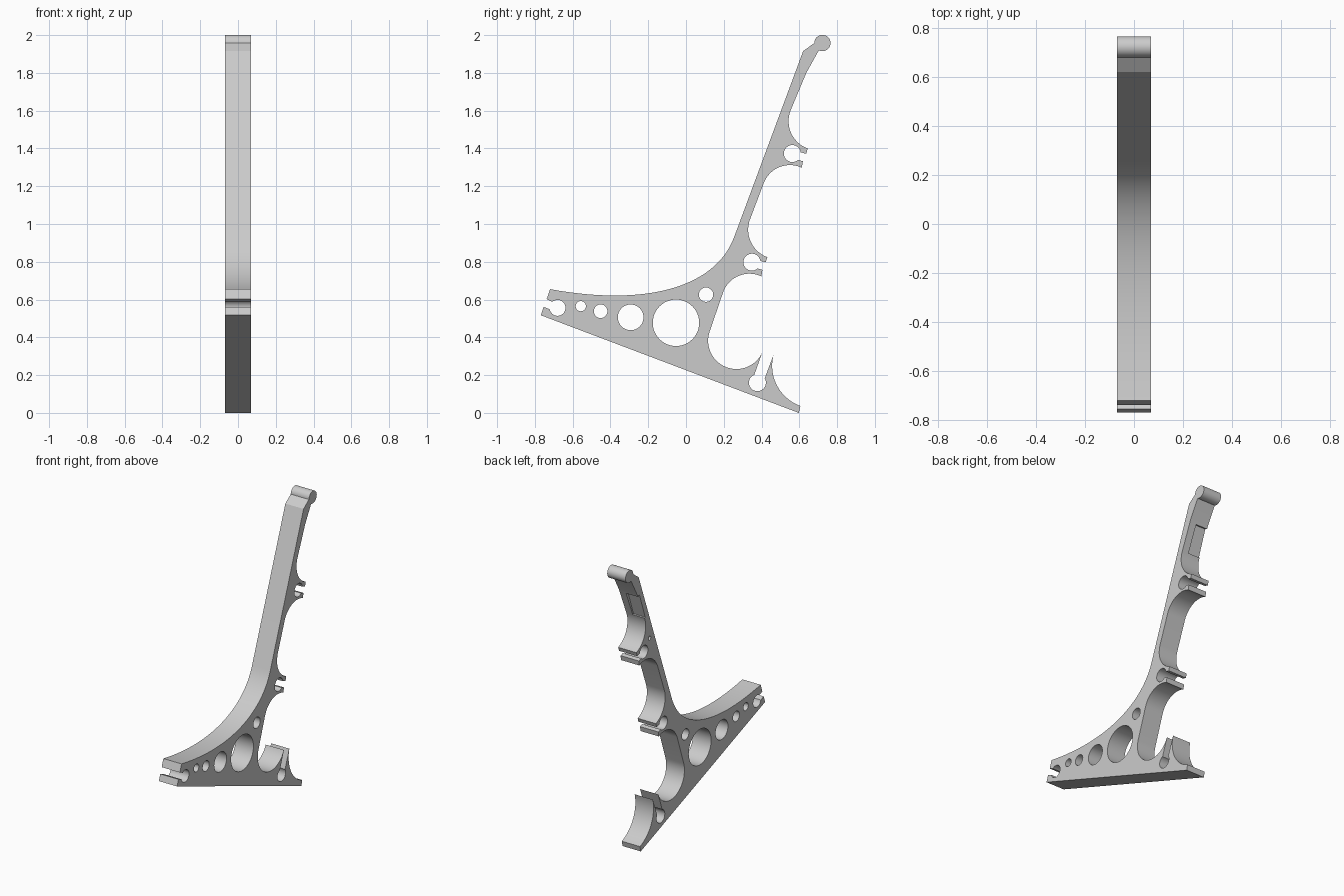
import bpy, bmesh
from math import radians, cos, sin, pi
from mathutils import Matrix, Vector
from mathutils.geometry import interpolate_bezier

cube = bpy.data.objects.get("Cube")
if cube:
    bpy.data.objects.remove(cube, do_unlink=True)

HALF = 0.07      # half the plate width
LEAN = 19.5      # lean of the upper arm in degrees


def arc(c, r, a, b, n=20):
    """Points on a circle from angle a to b in degrees (y, z)."""
    steps = [radians(a + (b - a) * i / n) for i in range(n + 1)]
    return [(c[0] + r * cos(t), c[1] + r * sin(t)) for t in steps]


def keyhole(c, r, facing, opening):
    """Round socket left open towards one direction."""
    return arc(c, r, facing - opening, facing + opening - 360, 32)


def circle(c, r):
    return arc(c, r, 0, 360, 48)[:-1]


def clip(dy, dz):
    """Hollow below, snap socket with two lips, hollow above."""
    pts = arc((.336, .589), .148, 160, 65)
    pts += [(.405, .757)]
    pts += keyhole((.349, .798), .045, -20, 28)
    pts += [(.422, .797), (.43, .822)]
    pts += arc((.484, .97), .155, 250, 160)
    return [(y + dy, z + dz) for y, z in pts]


# Side profile, from the foot round the back, up the arm and down the front
outline = [(.597, 0)]
outline += arc((.683, .25), .227, 250, 165)
outline += keyhole((.378, .16), .045, 71, 40)
outline += arc((.267, .382), .15, -23.5, -200, 32)
outline += clip(0, 0) + clip(.214, .575)
outline += [(.637, 1.80)]
outline += arc((.722, 1.958), .043, -116, 180, 36)
outline += [(.62, 1.915)]
sweep = [Vector((y, z, 0)) for y, z in
         ((.256, .934), (.16, .67), (-.2, .56), (-.72, .655))]
outline += [(p.x, p.y) for p in interpolate_bezier(*sweep, 32)]
outline += [(-.738, .602)]
outline += keyhole((-.68, .556), .042, 160, 30)
outline += [(-.754, .561), (-.769, .517)]

holes = [circle((-.557, .565), .027), circle((-.452, .538), .036),
         circle((-.293, .506), .068), circle((-.053, .477), .123),
         circle((.106, .626), .038)]

# Fill and extrude the profile
curve = bpy.data.curves.new("profile", 'CURVE')
curve.dimensions = '2D'
curve.fill_mode = 'BOTH'
curve.extrude = HALF
for loop in [outline] + holes:
    spline = curve.splines.new('POLY')
    spline.points.add(len(loop) - 1)
    for point, (y, z) in zip(spline.points, loop):
        point.co = (y, z, 0, 1)
    spline.use_cyclic_u = True
helper = bpy.data.objects.new("profile", curve)
bpy.context.collection.objects.link(helper)
bpy.context.view_layer.update()
graph = bpy.context.evaluated_depsgraph_get()
mesh = bpy.data.meshes.new_from_object(helper.evaluated_get(graph))
bpy.data.objects.remove(helper, do_unlink=True)

# Stand the plate up: profile into the y-z plane, thickness along x
mesh.transform(Matrix(((0, 0, 1, 0), (1, 0, 0, 0), (0, 1, 0, 0), (0, 0, 0, 1))))
bm = bmesh.new()
bm.from_mesh(mesh)
bmesh.ops.remove_doubles(bm, verts=bm.verts, dist=1e-5)
bmesh.ops.recalc_face_normals(bm, faces=bm.faces)
bm.to_mesh(mesh)
bm.free()
mesh.name = "stand_bracket"
bracket = bpy.data.objects.new("stand_bracket", mesh)
bpy.context.collection.objects.link(bracket)

grey = bpy.data.materials.new("light_grey")
grey.use_nodes = True
grey.diffuse_color = (.6, .6, .6, 1)
grey.node_tree.nodes["Principled BSDF"].inputs["Base Color"].default_value = (.6, .6, .6, 1)
mesh.materials.clear()
mesh.materials.append(grey)

bpy.ops.object.select_all(action='DESELECT')
bracket.select_set(True)
bpy.context.view_layer.objects.active = bracket


def cut(name, build):
    """Subtract a helper solid from the bracket."""
    data = bpy.data.meshes.new(name)
    b = bmesh.new()
    build(b)
    b.to_mesh(data)
    b.free()
    data.materials.append(grey)
    tool = bpy.data.objects.new(name, data)
    tool.hide_render = True
    bpy.context.collection.objects.link(tool)
    mod = bracket.modifiers.new(name, 'BOOLEAN')
    mod.operation = 'DIFFERENCE'
    mod.solver = 'EXACT'
    mod.object = tool
    bpy.ops.object.modifier_apply(modifier=name)
    bpy.data.objects.remove(tool, do_unlink=True)


# Pocket in the back of the arm, open to one side
cut("arm_pocket", lambda b: bmesh.ops.create_cube(
    b, size=1, matrix=Matrix.Translation((-.04, .603, 1.69))
    @ Matrix.Rotation(radians(-LEAN), 4, 'X')
    @ Matrix.Diagonal((.12, .05, .19, 1))))

# Small blind hole in the side below the pocket
cut("pin_hole", lambda b: bmesh.ops.create_cone(
    b, cap_ends=True, segments=20, radius1=.014, radius2=.014, depth=.1,
    matrix=Matrix.Translation((-.07, .5, 1.445)) @ Matrix.Rotation(pi / 2, 4, 'Y')))

bpy.ops.object.shade_smooth_by_angle(angle=radians(25))
